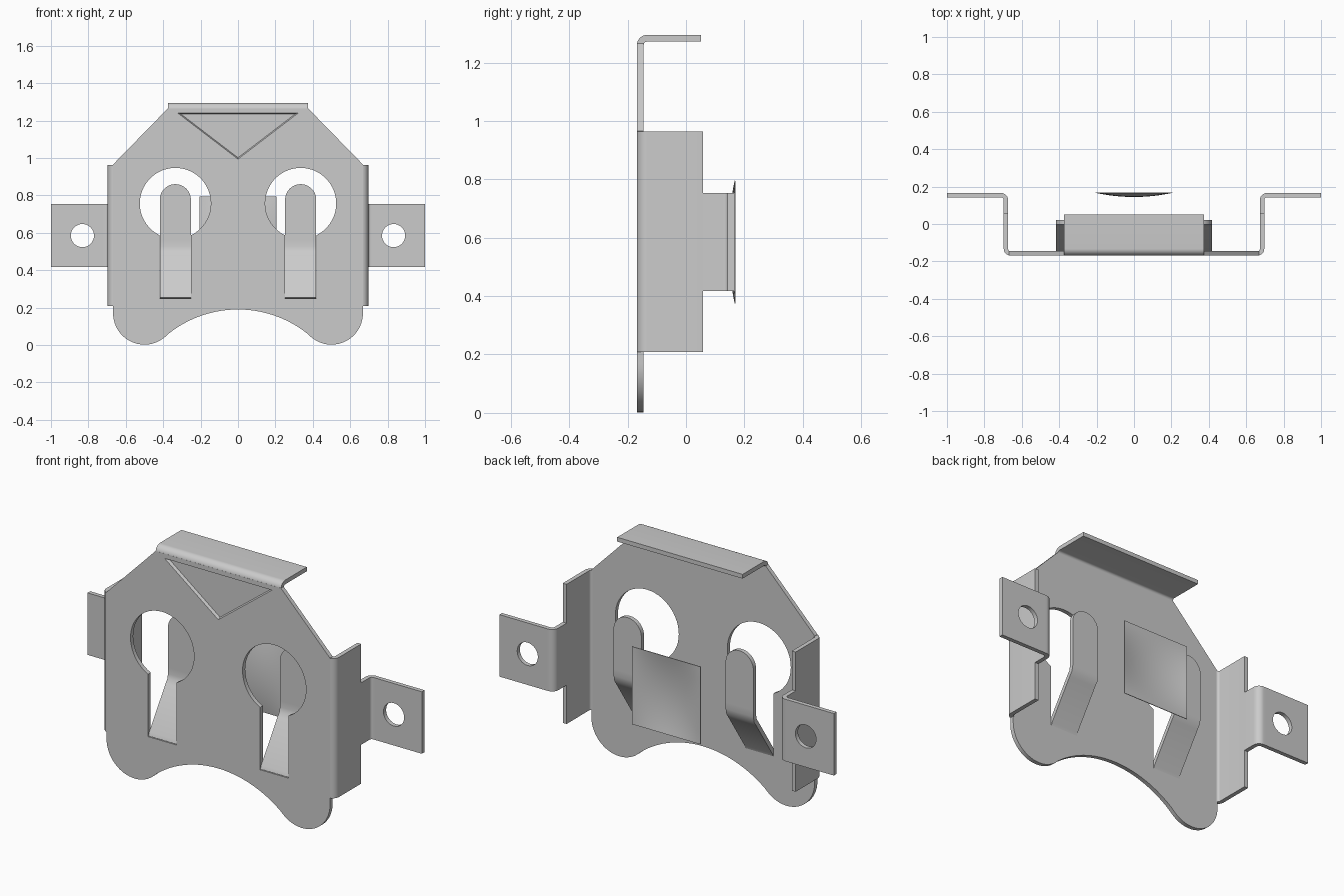
import bpy, bmesh
from math import sin, cos, pi, radians, atan2, sqrt
from mathutils import Vector

if "Cube" in bpy.data.objects:
    bpy.data.objects.remove(bpy.data.objects["Cube"])

T = 0.023          # sheet thickness
FRONT = -0.157     # centre plane of the front plate


def arc(cx, cy, r, a0, a1, n=16):
    return [(cx + r * cos(radians(a0 + (a1 - a0) * i / n)),
             cy + r * sin(radians(a0 + (a1 - a0) * i / n))) for i in range(n + 1)]


def finish(ob, angle=35):
    bm = bmesh.new()
    bm.from_mesh(ob.data)
    bmesh.ops.remove_doubles(bm, verts=bm.verts, dist=0.0002)
    bmesh.ops.recalc_face_normals(bm, faces=bm.faces)
    bm.to_mesh(ob.data)
    bm.free()
    bpy.ops.object.select_all(action='DESELECT')
    ob.select_set(True)
    bpy.context.view_layer.objects.active = ob
    bpy.ops.object.shade_smooth_by_angle(angle=radians(angle))


def sheet(name, loops, y):
    """Flat upright sheet: outline plus hole loops in x-z, at depth y."""
    cu = bpy.data.curves.new(name, 'CURVE')
    cu.dimensions = '2D'
    cu.fill_mode = 'BOTH'
    cu.extrude = T / 2
    for pts in loops:
        sp = cu.splines.new('POLY')
        sp.points.add(len(pts) - 1)
        for p, (u, v) in zip(sp.points, pts):
            p.co = (u, v, 0, 1)
        sp.use_cyclic_u = True
    ob = bpy.data.objects.new(name, cu)
    bpy.context.collection.objects.link(ob)
    bpy.ops.object.select_all(action='DESELECT')
    ob.select_set(True)
    bpy.context.view_layer.objects.active = ob
    bpy.ops.object.convert(target='MESH')
    ob = bpy.context.object
    ob.name = name
    for v in ob.data.vertices:
        v.co = (v.co.x, y - v.co.z, v.co.y)
    finish(ob)


def ribbon(name, path, lo, hi, place):
    """Bent strip: 2D centreline thickened by T, spanning lo..hi across."""
    bm = bmesh.new()
    rings = []
    n = len(path)
    for i, p in enumerate(path):
        p = Vector(p)
        d0 = (p - Vector(path[i - 1])).normalized() if i else None
        d1 = (Vector(path[i + 1]) - p).normalized() if i < n - 1 else None
        d0, d1 = d0 or d1, d1 or d0
        d = (d0 + d1).normalized()
        off = Vector((-d.y, d.x)) * (T / 2) / max(d.dot(d0), 0.5)
        a, b = p + off, p - off
        rings.append([bm.verts.new(place(q.x, q.y, w))
                      for q, w in ((a, lo), (a, hi), (b, hi), (b, lo))])
    for r, s in zip(rings, rings[1:]):
        for k in range(4):
            bm.faces.new((r[k], r[(k + 1) % 4], s[(k + 1) % 4], s[k]))
    bm.faces.new(rings[0])
    bm.faces.new(rings[-1])
    me = bpy.data.meshes.new(name)
    bm.to_mesh(me)
    bm.free()
    ob = bpy.data.objects.new(name, me)
    bpy.context.collection.objects.link(ob)
    finish(ob)


# Front plate: sloped shoulders, round feet, arched underside, two keyholes
half = [(0.375, 1.265), (0.668, 0.965)] + arc(0.5, 0.17, 0.168, 0, -131, 20)
R = 0.597
a_end = 49
right_arch = arc(0, -0.407, R, a_end, 90, 14)[1:]
half += right_arch
outline = half + [(-x, z) for x, z in reversed(half[:-1])]
hx, hz, hr, sw = 0.335, 0.757, 0.19, 0.085
ang = 90 - atan2(sw, sqrt(hr * hr - sw * sw)) * 180 / pi
holes = []
for s in (-1, 1):
    key = arc(hx, hz, hr, -ang, 180 + ang, 44) + [(hx - sw, 0.25), (hx + sw, 0.25)]
    holes.append([(s * x, z) for x, z in key])
sheet("front_plate", [outline] + holes, FRONT)

# Shallow V recess pressed into the front skin
plate = bpy.context.object
bpy.ops.mesh.primitive_cone_add(vertices=3, radius1=1, radius2=1, depth=2)
cutter = bpy.context.object
cutter.name = "recess_cutter"
tri = [(-0.34, 1.245), (0.34, 1.245), (0, 0.985)]
bm = bmesh.new()
fr = [bm.verts.new((x, FRONT - 0.03, z)) for x, z in tri]
bk = [bm.verts.new((x * 0.9, FRONT + 0.004, 1.15 + (z - 1.15) * 0.9)) for x, z in tri]
bm.faces.new(fr)
bm.faces.new(bk)
for k in range(3):
    bm.faces.new((fr[k], fr[(k + 1) % 3], bk[(k + 1) % 3], bk[k]))
bmesh.ops.recalc_face_normals(bm, faces=bm.faces)
bm.to_mesh(cutter.data)
bm.free()
cutter.location = (0, 0, 0)
mod = plate.modifiers.new("recess", 'BOOLEAN')
mod.object = cutter
mod.operation = 'DIFFERENCE'
mod.solver = 'EXACT'
bpy.context.view_layer.objects.active = plate
bpy.ops.object.modifier_apply(modifier="recess")
bpy.data.objects.remove(cutter)

# Top flange bent backwards
top = [(FRONT, 1.255)] + arc(FRONT + 0.025, 1.2585, 0.025, 180, 90, 8) + [(0.052, 1.2835)]
ribbon("top_flange", top, -0.375, 0.375, lambda u, v, w: (w, u, v))

for s, side in ((-1, "left"), (1, "right")):
    flip = lambda u, v, w, s=s: (s * u, v, w)
    # Side wall bent backwards
    wall = [(0.655, FRONT)] + arc(0.66, FRONT + 0.025, 0.025, -90, 0, 8) + [(0.685, 0.058)]
    ribbon(side + "_wall", wall, 0.208, 0.963, flip)
    # Mounting tab: neck, outward bend, drilled ear
    neck = [(0.685, 0.05)] + arc(0.71, 0.129, 0.025, 180, 90, 8) + [(0.722, 0.154)]
    ribbon(side + "_tab_neck", neck, 0.418, 0.753, flip)
    ear = [(s * 0.72, 0.418), (s * 1.0, 0.418), (s * 1.0, 0.753), (s * 0.72, 0.753)]
    sheet(side + "_tab_ear", [ear, arc(s * 0.832, 0.585, 0.062, 0, 348.75, 31)], 0.154)
    # Spring finger: sloped root and upright round tip
    root = [(FRONT, 0.25), (FRONT + 0.006, 0.268), (-0.012, 0.475),
            (0.004, 0.497), (0.01, 0.525), (0.01, 0.56)]
    ribbon(side + "_finger_root", root, s * hx - 0.083, s * hx + 0.083,
           lambda u, v, w: (w, u, v))
    tip = arc(s * hx, 0.777, 0.083, 0, 180, 24) + [(s * hx - 0.083, 0.555), (s * hx + 0.083, 0.555)]
    sheet(side + "_finger_tip", [tip], 0.01)

# Rear contact: thin square dish bulging towards the front
bpy.ops.mesh.primitive_grid_add(x_subdivisions=20, y_subdivisions=20, size=2)
dish = bpy.context.object
dish.name = "rear_contact_dish"
for v in dish.data.vertices:
    u, w = v.co.x, v.co.y
    y = 0.168 - 0.022 * (1 - u * u) * (1 - w * w)
    v.co = (0.205 * u, y, 0.585 + 0.21 * w)
sol = dish.modifiers.new("thickness", 'SOLIDIFY')
sol.thickness = 0.003
sol.offset = 0
bpy.ops.object.modifier_apply(modifier="thickness")
finish(dish)
